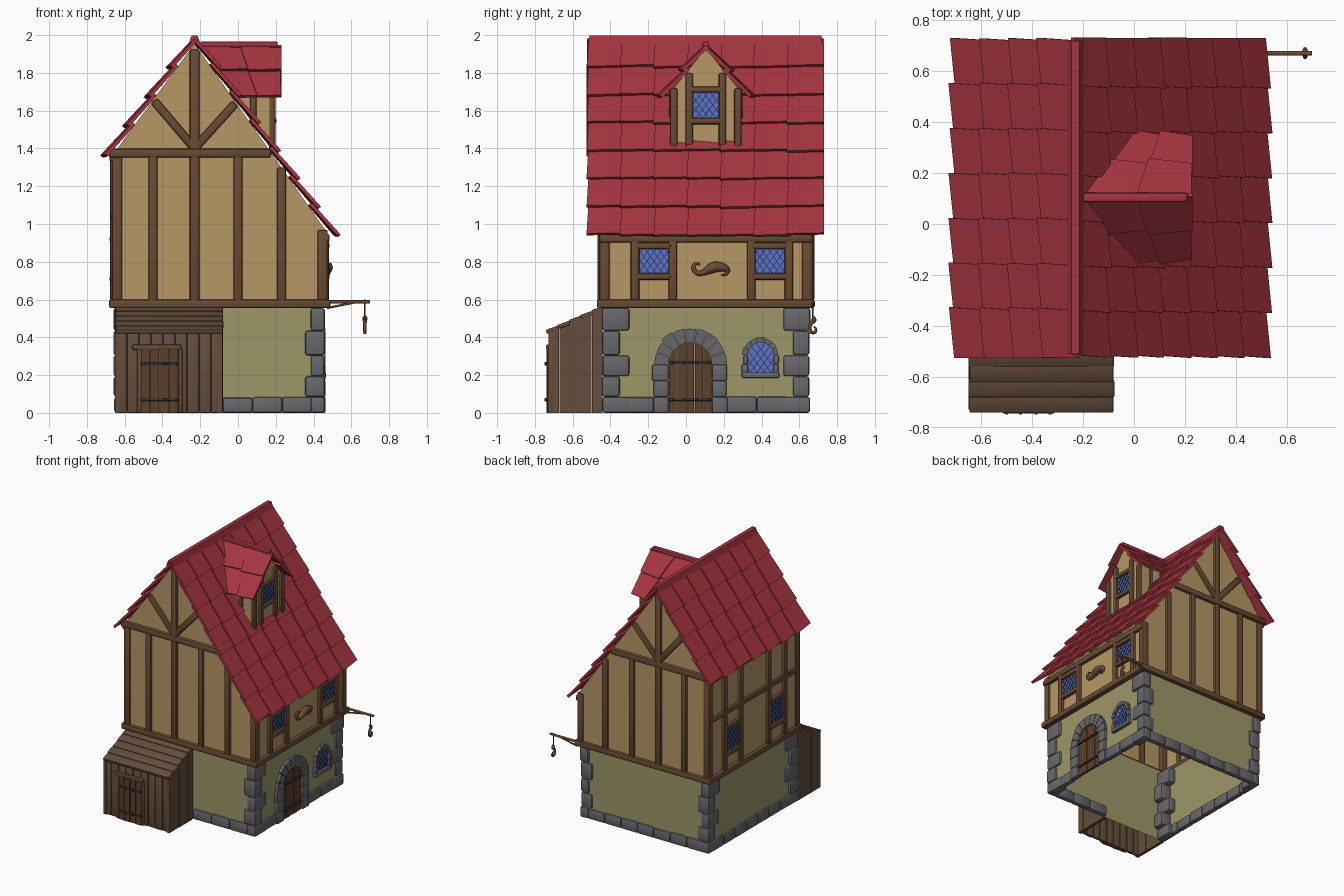
import bpy, bmesh, random
from math import sin, cos, pi, sqrt, radians
from mathutils import Matrix, Vector as V

if "Cube" in bpy.data.objects:
    bpy.data.objects.remove(bpy.data.objects["Cube"])

random.seed(4)
COL = dict(tan=(.47, .31, .13), olive=(.34, .31, .14), red=(.38, .035, .05), wood=(.14, .07, .032),
           stone=(.14, .14, .15), plank=(.13, .075, .045), door=(.11, .05, .025),
           iron=(.03, .04, .05), glass=(.1, .17, .65))
MAT = {}
for k, c in COL.items():
    MAT[k] = bpy.data.materials.new(k)
    MAT[k].diffuse_color = (*c, 1)


def done(name, bm, mat):
    bmesh.ops.recalc_face_normals(bm, faces=bm.faces)
    me = bpy.data.meshes.new(name)
    bm.to_mesh(me)
    bm.free()
    me.materials.append(MAT[mat])
    bpy.context.collection.objects.link(bpy.data.objects.new(name, me))


def block(bm, M, size, bev=0.0):
    vs = bmesh.ops.create_cube(bm, matrix=M @ Matrix.Diagonal((*size, 1)))['verts']
    if bev:
        es = list({e for v in vs for e in v.link_edges})
        bmesh.ops.bevel(bm, geom=es, offset=bev, segments=2, profile=.5, affect='EDGES')


def box(bm, lo, hi, bev=0.0, M=Matrix()):
    lo, hi = V(lo), V(hi)
    block(bm, M @ Matrix.Translation((lo + hi) / 2), hi - lo, bev)


def beam(bm, a, b, w=.05, d=.04, out=(0, 1, 0), bev=.012):
    a, b = V(a), V(b)
    z = (b - a).normalized()
    x = z.cross(V(out)).normalized()
    R = Matrix((x, z.cross(x), z)).transposed().to_4x4()
    block(bm, Matrix.Translation((a + b) / 2) @ R, (w, d, (b - a).length), bev)


def prism(bm, pts, n0, n1, M=Matrix()):
    # profile (u, v) in a wall plane, extruded from n0 to n1 along the outward normal
    A, B = [[bm.verts.new(M @ V((u, -n, v))) for u, v in pts] for n in (n0, n1)]
    bm.faces.new(A)
    bm.faces.new(B[::-1])
    for i in range(len(A)):
        j = (i + 1) % len(A)
        bm.faces.new((A[i], A[j], B[j], B[i]))


def sheet(bm, *faces):
    for f in faces:
        bm.faces.new([bm.verts.new(p) for p in f])


def on_wall(x, y, z, turn):
    return Matrix.Translation((x, y, z)) @ Matrix.Rotation(radians(turn), 4, 'Z')


def tube(name, pts, depth, mat):
    cu = bpy.data.curves.new(name, 'CURVE')
    cu.dimensions, cu.bevel_depth, cu.bevel_resolution = '3D', depth, 2
    cu.use_fill_caps = True
    sp = cu.splines.new('POLY' if len(pts) == 2 else 'NURBS')
    sp.points.add(len(pts) - 1)
    for p, q in zip(sp.points, pts):
        p.co, p.radius = (*q[:3], 1), q[3] if len(q) > 3 else 1
    if len(pts) > 2:
        sp.use_endpoint_u, sp.order_u = True, 3
    cu.materials.append(MAT[mat])
    bpy.context.collection.objects.link(bpy.data.objects.new(name, cu))


def arch(r, spring, base, n=8):
    return [(r, base)] + [(r * cos(pi * i / n), spring + r * sin(pi * i / n)) for i in range(n + 1)] + [(-r, base)]


def window(name, M, outline, step=.036):
    bm = bmesh.new()
    prism(bm, outline, -.01, .006, M)
    done(name + '_glass', bm, 'glass')
    # diagonal lead bars clipped to the convex outline
    bm = bmesh.new()
    for s in (1, -1):
        d = V((.6, .8 * s))
        for k in range(-7, 8):
            p, lo, hi = V((k * step, 0)), -1, 1
            for i, a in enumerate(outline):
                e = V(outline[(i + 1) % len(outline)]) - V(a)
                nrm = V((-e.y, e.x))
                f, g = nrm.dot(p - V(a)), nrm.dot(d)
                if abs(g) < 1e-9:
                    lo = lo if f >= 0 else 9
                elif g > 0:
                    lo = max(lo, -f / g)
                else:
                    hi = min(hi, -f / g)
            if hi - lo > .01:
                a, b = p + d * lo, p + d * hi
                beam(bm, (a.x, -.007, a.y), (b.x, -.007, b.y), .004, .006, bev=0)
    bm.transform(M)
    done(name + '_lattice', bm, 'iron')


def tiles(bm, e0, e1, r0, r1, rows, cols):
    # warped overlapping tiles over the quad eave e0-e1, ridge r0-r1
    e0, e1, r0, r1 = map(V, (e0, e1, r0, r1))
    n = (e1 - e0).cross(r0 - e0).normalized()
    n = n if n.z > 0 else -n
    P = lambda s, t, h: e0.lerp(e1, s).lerp(r0.lerp(r1, s), t) + n * h
    for i in range(rows):
        off = [random.uniform(-.05, .05) / cols for _ in range(cols + 1)]
        for j in range(cols):
            a, b = (j + off[j]) / cols, (j + 1 + off[j + 1]) / cols
            t0, t1 = (i - random.uniform(0, .06)) / rows, min((i + 1.12) / rows, 1)
            k = .06 / cols
            c = [(a - k, t0 - .08 / rows, .026), (b + k, t0, .012), (b + k, t1, -.008), (a, t1, 0)]
            lo, hi = [[bm.verts.new(P(s, t, h + dh)) for s, t, h in c] for dh in (-.014, .004)]
            bm.faces.new(hi)
            bm.faces.new(lo[::-1])
            for q in range(4):
                bm.faces.new((lo[q], lo[q - 1], hi[q - 1], hi[q]))


# ground floor walls, open below
bm = bmesh.new()
c = [(-.64, -.43), (.44, -.43), (.44, .64), (-.64, .64)]
sheet(bm, *[[(*c[i - 1], 0), (*c[i], 0), (*c[i], .58), (*c[i - 1], .58)] for i in range(4)])
done('ground_floor_walls', bm, 'olive')

# upper floor walls with gables
RX, RZ = -.23, 1.955
roofz = lambda x: RZ - (1.36 * (RX - x) if x < RX else 1.426 * (x - RX))
bm = bmesh.new()
prof = [(-.655, .57), (.46, .57), (.46, roofz(.46)), (RX, RZ), (-.655, roofz(-.655))]
sheet(bm, *[[(x, y, z) for x, z in prof] for y in (-.45, .66)],
      *[[(x, -.45, .57), (x, .66, .57), (x, .66, roofz(x)), (x, -.45, roofz(x))] for x in (-.655, .46)])
done('upper_floor_walls', bm, 'tan')

# corner quoins and base course
bm = bmesh.new()
for cx, sx in ((.455, -1), (-.655, 1)):
    for cy, sy in ((-.44, 1), (.655, -1)):
        zs = [0, .085, .195, .305, .435, .556]
        for i in range(5):
            w, d = ((.1, .09), (.07, .14))[i % 2 == 0]
            e = random.uniform(-.006, .004)
            x, y = cx + sx * e, cy + sy * e
            xs, ys = sorted((x, cx + sx * w)), sorted((y, cy + sy * d))
            box(bm, (xs[0], ys[0], zs[i]), (xs[1], ys[1], zs[i + 1]), .014)


def course(a, b, place):
    n = max(1, round((b - a) / .15))
    for i in range(n):
        place(a + (b - a) * i / n, a + (b - a) * (i + 1) / n, random.uniform(.078, .088))


course(-.08, .39, lambda p, q, h: box(bm, (p, -.443, 0), (q, -.4, h), .013))
course(-.6, .39, lambda p, q, h: box(bm, (p, .61, 0), (q, .653, h), .013))
course(-.38, .6, lambda p, q, h: box(bm, (-.653, p, 0), (-.61, q, h), .013))
for a, b in ((-.32, -.17), (.21, .54)):
    course(a, b, lambda p, q, h: box(bm, (.41, p, 0), (.453, q, h), .013))
done('stone_quoins_and_base', bm, 'stone')


def stone_arch(name, M, ri, ro, spring, base, n, jambs):
    bm = bmesh.new()
    for i in range(n):
        a, b = pi * (i + .03) / n, pi * (i + .97) / n
        m = (a + b) / 2
        r = ro + random.uniform(-.006, .006)
        prism(bm, [(ri * cos(a), spring + ri * sin(a)), (r * cos(a), spring + r * sin(a)), (r * cos(m), spring + r * sin(m)),
                   (r * cos(b), spring + r * sin(b)), (ri * cos(b), spring + ri * sin(b)), (ri * cos(m), spring + ri * sin(m))], -.02, .022, M)
    for s in (1, -1):
        for i in range(jambs):
            h = (spring - base) / jambs
            u = sorted((s * ri, s * (ro + random.uniform(-.006, .006))))
            box(bm, (u[0], -.024, base + i * h), (u[1], .02, base + i * h + h), .008, M)
    return bm


def plank_door(name, M, r, spring, n, arched):
    bm = bmesh.new()
    for i in range(n):
        a, b = -r + 2 * r * i / n + .002, -r + 2 * r * (i + 1) / n - .002
        top = lambda u: spring + (sqrt(max(0, r * r - u * u)) if arched else 0)
        m = (a + b) / 2
        prism(bm, [(a, 0), (b, 0), (b, top(b)), (m, top(m)), (a, top(a))], -.01, .008 + .003 * (i % 2), M)
    done(name, bm, 'door')
    bm = bmesh.new()
    for z in (.07, spring - .075 if not arched else .265):
        box(bm, (-r, -.018, z - .006), (r, 0, z + .006), .002, M)
        for u in (-.85, -.3, .3, .85):
            box(bm, (u * r - .006, -.022, z - .009), (u * r + .006, 0, z + .009), .003, M)
    done(name + '_iron_straps', bm, 'iron')


# main door and small arched window on the right wall
M = on_wall(.44, .022, 0, 90)
done('door_arch', stone_arch('door', M, .115, .195, .255, 0, 9, 3), 'stone')
plank_door('main_door', M, .115, .255, 5, True)
M = on_wall(.44, .395, 0, 90)
bm = stone_arch('win', M, .068, .096, .305, .21, 7, 2)
box(bm, (-.1, -.026, .185), (.1, .01, .215), .008, M)
done('arched_window_surround', bm, 'stone')
window('arched_window', M, arch(.07, .305, .21))

# timber frame
bm = bmesh.new()
for y in (-.452, .662):
    beam(bm, (-.68, y, .578), (.49, y, .578), .046, .04, (0, 1, 0))
    for x in (-.45, 0, .23):
        beam(bm, (x, y, .59), (x, y, min(1.37, roofz(x))), .048, .034)
    beam(bm, (RX, y, .59), (RX, y, RZ - .03), .052, .034)
    beam(bm, (-.685, y, 1.375), (.175, y, 1.375), .048, .044)
    for x in (-.445, -.015):
        beam(bm, (RX, y, 1.4), (x, y, roofz(x) - .01), .045, .03)
    for x, top in ((-.64, 1.37), (.447, .97)):
        yy = y + (.02 if y < 0 else -.02)
        beam(bm, (x, yy, .58), (x, yy, top), .055, .055)
for x, top, zr in ((.465, .925, (.722, .885)), (-.66, 1.35, (.71, .92, 1.04))):
    o = (1, 0, 0)
    beam(bm, (x, -.47, .578), (x, .68, .578), .046, .046, o)
    beam(bm, (x, -.46, top), (x, .67, top), .045, .04, o)
    for c in (-.17, .445 if x > 0 else .37):
        for s in (-.1, .1):
            beam(bm, (x, c + s, .59), (x, c + s, top), .045, .034, o)
        for z in zr[:2]:
            beam(bm, (x, c - .09, z), (x, c + .09, z), .036, .04, o)
    if x < 0:
        beam(bm, (x, -.45, 1.04), (x, .66, 1.04), .042, .03, o)
done('timber_frame', bm, 'wood')
for name, x, y, z, t, h in (('right_window_a', .46, -.17, .803, 90, .07), ('right_window_b', .46, .445, .803, 90, .07),
                            ('left_window_a', -.655, -.17, .815, -90, .09), ('left_window_b', -.655, .37, .815, -90, .09)):
    window(name, on_wall(x, y, z, t), [(-.078, -h), (.078, -h), (.078, h), (-.078, h)])

# main roof and ridge cap
bm = bmesh.new()
Y0, Y1 = -.515, .72
tiles(bm, (.505, Y0, .945), (.505, Y1, .945), (RX, Y0, 1.985), (RX, Y1, 1.985), 7, 7)
tiles(bm, (-.69, Y1, 1.365), (-.69, Y0, 1.365), (RX, Y1, 1.985), (RX, Y0, 1.985), 4, 7)
prism(bm, [(-.262, 1.952), (-.246, 1.998), (-.214, 1.998), (-.198, 1.952), (RX, 1.975)], .51, -.718)
done('main_roof_tiles', bm, 'red')

# dormer
DY = .105
bm = bmesh.new()
sheet(bm, [(.18, DY + u, z) for u, z in ((-.185, 1.39), (.185, 1.39), (.185, 1.7), (0, 1.93), (-.185, 1.7))],
      *[[(.18, DY + s, 1.39), (.18, DY + s, 1.71), (-.05, DY + s, 1.71)] for s in (-.185, .185)])
done('dormer_walls', bm, 'tan')
bm = bmesh.new()
o = (1, 0, 0)
for u in (-.17, -.088, .088, .17):
    beam(bm, (.182, DY + u, 1.39), (.182, DY + u, 1.72 if abs(u) > .1 else 1.8), .04, .035, o)
for z, w in ((1.545, .09), (1.712, .09), (1.4, .19)):
    beam(bm, (.185, DY - w, z), (.185, DY + w, z), .034 if z > 1.5 else .02, .036, o)
for s in (-.17, .17):
    beam(bm, (.08, DY + s * 1.09, 1.54), (.08, DY + s * 1.09, 1.72), .035, .02)
done('dormer_timbers', bm, 'wood')
window('dormer_window', on_wall(.18, DY, 1.63, 90), [(-.07, -.07), (.07, -.07), (.07, .07), (-.07, .07)])
bm = bmesh.new()
for s in (-1, 1):
    tiles(bm, (-.01, DY + s * .23, 1.675), (.222, DY + s * .23, 1.675), (-.205, DY, 1.95), (.215, DY, 1.95), 2, 2)
beam(bm, (-.2, DY, 1.952), (.21, DY, 1.952), .036, .028, (0, 0, 1), .008)
done('dormer_roof_tiles', bm, 'red')

# lean-to shed
X0, X1 = -.65, -.08
bm = bmesh.new()
for i in range(9):
    w = (X1 - X0) / 9
    e = random.uniform(0, .006)
    box(bm, (X0 + w * i, -.73 + e, 0), (X0 + w * i + w, -.70, .425), .009)
for x in (X0, X1 - .025):
    for i in range(5):
        a = -.73 + .058 * i
        e = random.uniform(0, .005)
        prism(bm, [(a + .001, 0), (a + .057, 0), (a + .057, .45 + .025 * i), (a + .001, .425 + .025 * i)],
              -.02 - e if x < -.3 else -.025, .0 if x < -.3 else -e, on_wall(x + (0.02 if x > -.3 else 0) + .005, 0, 0, 90)
              if x > -.3 else Matrix.Translation((x, 0, 0)) @ Matrix(((0, 1, 0, 0), (1, 0, 0, 0), (0, 0, 1, 0), (0, 0, 0, 1))))
done('shed_walls', bm, 'plank')
bm = bmesh.new()
for i in range(5):
    y, z = -.74 + .06 * i, .428 + .026 * i
    e = random.uniform(0, .006)
    beam(bm, (X0 - .002 + e, y + .033, z + .012), (X1 + .004 - e, y + .033, z + .012), .022, .068, (0, 1, .36), .006)
done('shed_roof_boards', bm, 'plank')
M = on_wall(-.415, -.727, 0, 0)
plank_door('shed_door', M, .1, .335, 4, False)
bm = bmesh.new()
beam(bm, (-.56, -.728, .348), (-.3, -.728, .348), .03, .026, bev=.01)
for x in (-.525, -.305):
    beam(bm, (x, -.726, 0), (x, -.726, .34), .02, .02, bev=.006)
done('shed_door_frame', bm, 'wood')

# hoist arm with rope and hook
tube('hoist_arm', [(.45, .67, .588), (.7, .67, .588)], .009, 'wood')
tube('hoist_brace', [(.47, .67, .555), (.61, .67, .583)], .006, 'wood')
tube('hoist_rope', [(.672, .67, .6), (.672, .67, .49)], .004, 'wood')
tube('hoist_hook', [(.672, .67, .505, 1.4), (.672, .685, .49, 1.4), (.672, .66, .475), (.672, .655, .45), (.672, .66, .425),
                    (.672, .685, .425), (.672, .69, .45, .7), (.672, .675, .458, .3)], .009, 'wood')

# carved wall ornament
tube('carved_ornament', [(.475, y, z, r) for y, z, r in (
    (.075, .785, .3), (.05, .795, .6), (.035, .765, .8), (.06, .735, .9), (.1, .745, 1.2), (.13, .765, 2), (.16, .775, 2),
    (.2, .77, 1.6), (.225, .755, .9), (.205, .725, .5), (.185, .73, .2))], .014, 'wood')

# smooth shading with sharp edges kept
for ob in bpy.data.objects:
    if ob.type == 'MESH':
        ob.select_set(True)
        bpy.context.view_layer.objects.active = ob
bpy.ops.object.shade_smooth_by_angle(angle=radians(35))

for m in bpy.data.materials:
    if m.users and not m.is_grease_pencil:
        m.use_nodes = True
        m.node_tree.nodes["Principled BSDF"].inputs["Base Color"].default_value = m.diffuse_color
